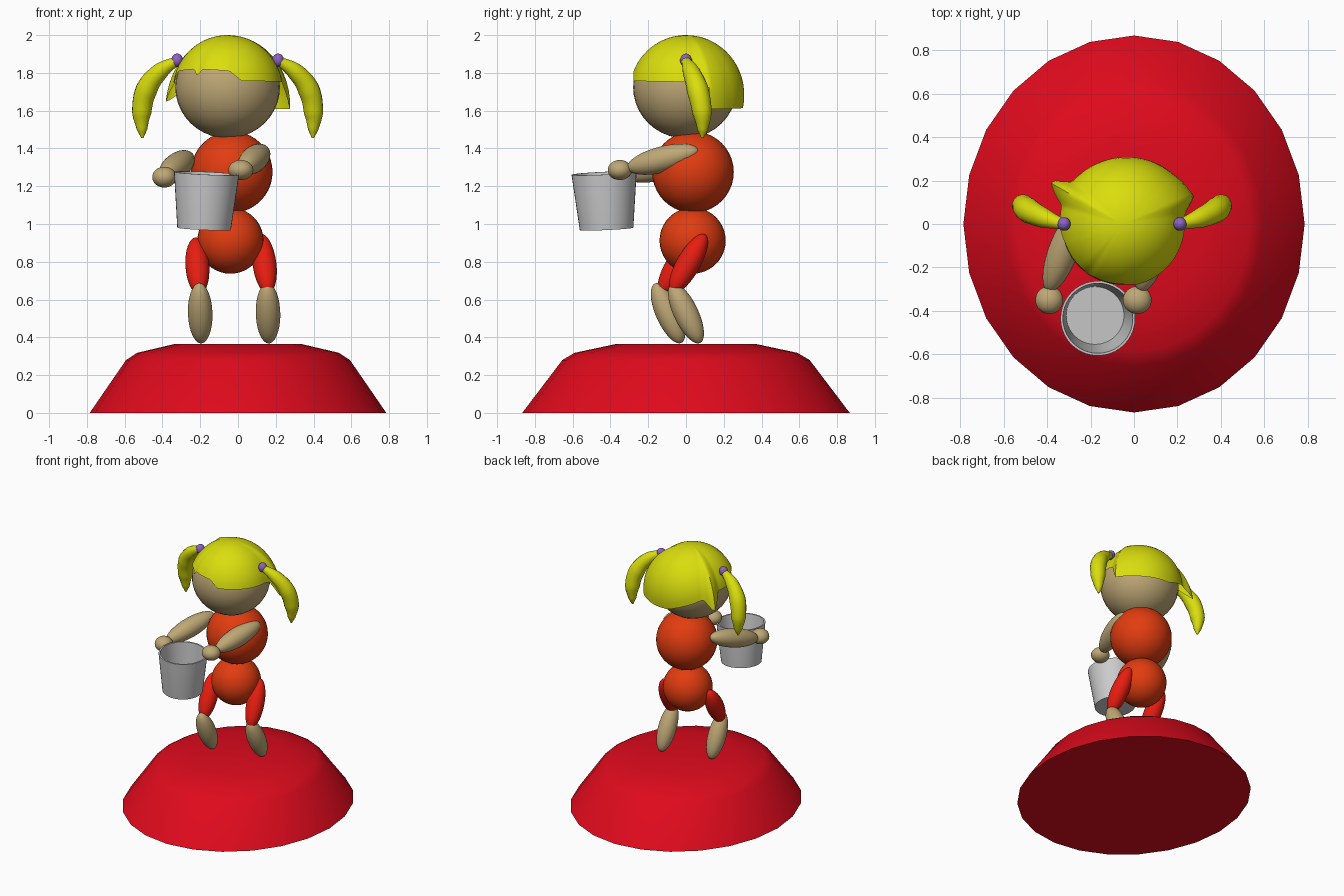
import bpy, bmesh
from math import sin, cos, pi, radians, atan2, hypot
from mathutils import Vector, Matrix

if "Cube" in bpy.data.objects:
    bpy.data.objects.remove(bpy.data.objects["Cube"])

def material(name, rgb):
    m = bpy.data.materials.new(name)
    m.diffuse_color = (*rgb, 1)
    m.use_nodes = True
    m.node_tree.nodes["Principled BSDF"].inputs["Base Color"].default_value = m.diffuse_color
    return m

SKIN = material("skin", (0.52, 0.39, 0.18))
SHIRT = material("shirt_orange", (0.76, 0.045, 0.005))
SHORTS = material("shorts_red", (0.80, 0.012, 0.005))
HAIR = material("hair_yellow", (0.70, 0.73, 0.004))
BAND = material("band_purple", (0.27, 0.12, 0.55))
MOUND = material("base_red", (0.74, 0.003, 0.012))

def finish(name, bm, mat=None, angle=40):
    bmesh.ops.recalc_face_normals(bm, faces=bm.faces)
    me = bpy.data.meshes.new(name)
    bm.to_mesh(me)
    bm.free()
    me.shade_smooth()
    me.set_sharp_from_angle(angle=radians(angle))
    ob = bpy.data.objects.new(name, me)
    bpy.context.collection.objects.link(ob)
    if mat:
        me.materials.append(mat)
    return ob

def ball(name, loc, radii, mat, rot=Matrix.Identity(4)):
    bm = bmesh.new()
    bmesh.ops.create_uvsphere(bm, u_segments=32, v_segments=20, radius=1,
        matrix=Matrix.Translation(loc) @ rot @ Matrix.Diagonal((*radii, 1)))
    return finish(name, bm, mat)

def limb(name, a, b, r, mat):
    # ellipsoid whose long axis runs from a to b
    a, b = Vector(a), Vector(b)
    rot = (b - a).to_track_quat('Z', 'Y').to_matrix().to_4x4()
    return ball(name, (a + b) / 2, (r, r, (b - a).length / 2), mat, rot)

def skin_rings(bm, rings, closed_ends=False):
    loops = [[bm.verts.new(p) for p in ring] for ring in rings]
    n = len(loops[0])
    for lo, hi in zip(loops, loops[1:]):
        for i in range(n):
            j = (i + 1) % n
            bm.faces.new((lo[i], lo[j], hi[j], hi[i]))
    if closed_ends:
        bm.faces.new(loops[0][::-1])
        bm.faces.new(loops[-1])
    return loops

def ring(r, z, n, sx=1, sy=1):
    return [Vector((sx * r * cos(2 * pi * i / n), sy * r * sin(2 * pi * i / n), z)) for i in range(n)]

# oval mound
bm = bmesh.new()
profile = [(1, 0), (0.755, 0.28), (0.68, 0.318), (0.42, 0.366)]
skin_rings(bm, [ring(r, z, 24, 0.785, 0.867) for r, z in profile], True)
finish("mound_base", bm, MOUND)

# torso and head
ball("hips", (-0.04, 0.035, 0.912), (0.175,) * 3, SHIRT)
ball("chest", (-0.033, 0.037, 1.275), (0.216,) * 3, SHIRT)
ball("head", (-0.055, -0.005, 1.725), (0.277, 0.275, 0.271), SKIN)

# legs
limb("left_thigh", (0.12, 0.10, 0.945), (0.16, -0.075, 0.635), 0.063, SHORTS)
limb("right_thigh", (-0.225, 0.04, 0.925), (-0.205, -0.135, 0.63), 0.063, SHORTS)
limb("left_shin", (0.155, -0.075, 0.685), (0.163, 0.075, 0.37), 0.065, SKIN)
limb("right_shin", (-0.205, -0.165, 0.685), (-0.195, -0.025, 0.37), 0.065, SKIN)

# arms and hands
limb("left_arm", (0.14, 0.065, 1.39), (0.03, -0.31, 1.295), 0.069, SKIN)
limb("right_arm", (-0.255, 0.065, 1.36), (-0.395, -0.31, 1.25), 0.069, SKIN)
ball("left_hand", (0.015, -0.35, 1.286), (0.066, 0.064, 0.053), SKIN)
ball("right_hand", (-0.39, -0.35, 1.248), (0.064, 0.064, 0.055), SKIN)

# open bucket: outer wall, rim, inner wall, floor
bm = bmesh.new()
wall = [(0.142, -0.145), (0.172, 0.145), (0.172, 0.15), (0.161, 0.15), (0.133, -0.133)]
skin_rings(bm, [ring(r, z, 40) for r, z in wall], True)
tilt = Vector((0.045, -0.045, 1)).to_track_quat('Z', 'Y').to_matrix().to_4x4()
bm.transform(Matrix.Translation((-0.173, -0.427, 1.119)) @ tilt)
finish("bucket", bm)

# hair cap: lower edge as (azimuth in degrees, edge radius, edge height)
EDGE = [(-180, 0.285, 1.75), (-160, 0.275, 1.81), (-130, 0.275, 1.82), (-125, 0.28, 1.78),
        (-119, 0.275, 1.82), (-88, 0.277, 1.81), (-75, 0.287, 1.758), (0, 0.288, 1.752),
        (10, 0.295, 1.74), (21, 0.354, 1.61), (45, 0.325, 1.61), (90, 0.30, 1.615),
        (120, 0.30, 1.67), (140, 0.30, 1.71), (149, 0.385, 1.64), (163, 0.29, 1.75),
        (180, 0.285, 1.75)]

def edge_at(a):
    for (a0, r0, z0), (a1, r1, z1) in zip(EDGE, EDGE[1:]):
        if a0 <= a <= a1:
            t = (a - a0) / (a1 - a0)
            return r0 + t * (r1 - r0), z0 + t * (z1 - z0)

bm = bmesh.new()
N, ROWS, C = 120, 14, Vector((-0.055, 0, 1.72))
rings = []
for k in range(1, ROWS + 1):
    t, row = k / ROWS, []
    for i in range(N):
        a = -180 + 360 * i / N
        re, ze = edge_at(a)
        phi = t * atan2(re, ze - C.z)
        rad = 0.28 + (max(hypot(re, ze - C.z), 0.288) - 0.28) * t ** 2
        row.append(C + rad * Vector((sin(phi) * cos(radians(a)), sin(phi) * sin(radians(a)), cos(phi))))
    rings.append(row)
crown = skin_rings(bm, rings)[0]
top = bm.verts.new(C + Vector((0, 0, 0.28)))
for i in range(N):
    bm.faces.new((top, crown[i], crown[(i + 1) % N]))
finish("hair_cap", bm, HAIR)

# pigtails with bands, mirrored about the head centre; points are offset x, y, z, radius
TAIL = [(0.275, 0, 1.862, 0.025), (0.36, 0.028, 1.805, 0.046), (0.43, 0.062, 1.71, 0.058),
        (0.455, 0.085, 1.59, 0.052), (0.453, 0.088, 1.50, 0.028), (0.451, 0.086, 1.455, 0.006)]
for side, s in (("left", 1), ("right", -1)):
    ball(side + "_hair_band", (-0.055 + s * 0.267, 0, 1.867), (0.031, 0.031, 0.035), BAND)
    cu = bpy.data.curves.new(side + "_pigtail", 'CURVE')
    cu.dimensions = '3D'
    cu.bevel_depth = 1
    cu.bevel_resolution = 5
    cu.use_fill_caps = True
    sp = cu.splines.new('BEZIER')
    sp.bezier_points.add(len(TAIL) - 1)
    sp.resolution_u = 6
    for p, (x, y, z, r) in zip(sp.bezier_points, TAIL):
        p.co = (-0.055 + s * x, y, z)
        p.radius = r
        p.handle_left_type = p.handle_right_type = 'AUTO'
    sp.use_smooth = True
    cu.materials.append(HAIR)
    bpy.context.collection.objects.link(bpy.data.objects.new(side + "_pigtail", cu))
